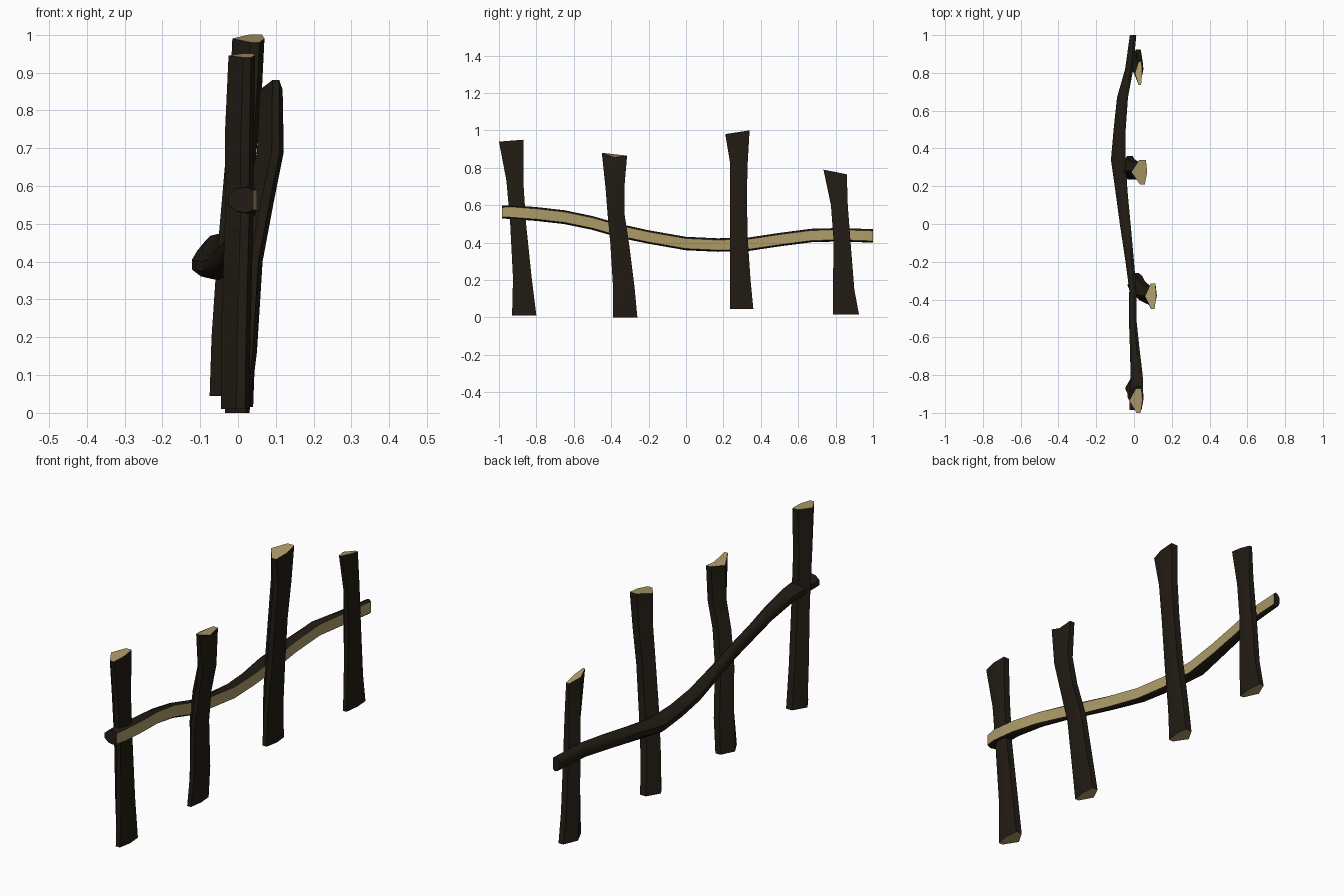
import bpy, bmesh, math

def material(name, color):
    m = bpy.data.materials.new(name)
    m.diffuse_color = (*color, 1)
    return m

BARK = material("bark", (0.016, 0.012, 0.007))
WOOD = material("cut_wood", (0.42, 0.33, 0.14))

def loft(name, rings, cap_mat, cut_side=None):
    """Skin a list of rings; cap both ends; cut_side gets bare wood."""
    bm = bmesh.new()
    vr = [[bm.verts.new(p) for p in r] for r in rings]
    n = len(vr[0])
    for a, b in zip(vr, vr[1:]):
        for i in range(n):
            j = (i + 1) % n
            f = bm.faces.new((a[i], a[j], b[j], b[i]))
            f.material_index = 1 if i == cut_side else 0
    for r in (vr[0], vr[-1]):
        f = bm.faces.new(r)
        f.material_index = cap_mat
    bmesh.ops.recalc_face_normals(bm, faces=bm.faces)
    me = bpy.data.meshes.new(name)
    bm.to_mesh(me)
    bm.free()
    ob = bpy.data.objects.new(name, me)
    bpy.context.collection.objects.link(ob)
    me.materials.append(BARK)
    me.materials.append(WOOD)
    bpy.ops.object.select_all(action='DESELECT')
    ob.select_set(True)
    bpy.context.view_layer.objects.active = ob
    bpy.ops.object.shade_smooth_by_angle(angle=math.radians(40))
    return ob

# Split-log post section: across (-1..1), depth (0 back .. 1 front)
POST = [(-1, .85), (0, 1), (1, .92), (1, .5), (0, 0), (-1, .55)]

def post(name, rings, top):
    """rings: z, y0, y1, x0, x1; top: heights at left, middle, right."""
    out = []
    for k, (z, y0, y1, x0, x1) in enumerate(rings):
        last = k == len(rings) - 1
        out.append([(x0 + v * (x1 - x0), (y0 + y1) / 2 + u * (y1 - y0) / 2,
                     top[u + 1] if last else z) for u, v in POST])
    loft(name, out, 1)

# Posts
post("post_1", [(.01, -.93, -.80, -.045, .03), (.21, -.925, -.825, -.045, .033),
                (.5, -.94, -.855, -.035, .04), (.73, -.96, -.87, -.035, .042),
                (.945, -1, -.87, -.025, .045)], (.94, .945, .95))
post("post_2", [(0, -.39, -.26, -.035, .03), (.16, -.39, -.275, -.025, .05),
                (.4, -.405, -.305, -.01, .065), (.56, -.42, -.33, .02, .095),
                (.69, -.43, -.33, .05, .121), (.87, -.45, -.315, .058, .118)],
     (.88, .855, .865))
post("post_3", [(.045, .235, .36, -.075, 0), (.2, .235, .345, -.07, .007),
                (.42, .235, .33, -.055, .028), (.65, .235, .325, -.035, .045),
                (.83, .235, .33, -.022, .062), (.99, .21, .34, -.015, .07)],
     (.98, .99, 1))
post("post_4", [(.015, .785, .925, -.02, .04), (.15, .785, .9, -.02, .045),
                (.4, .79, .88, -.02, .048), (.6, .775, .865, -.01, .05),
                (.78, .735, .86, .005, .043)], (.79, .778, .765))

# Rail: half-round log with a flat cut face towards +x
RAIL = [(1, -.75), (1, .75), (.7, 1), (.3, .85), (0, .35), (0, -.35), (.3, -.85), (.7, -1)]
PATH = [  # y, x back, x front, z, half height
    (-.985, -.025, .04, .563, .034), (-.93, -.025, .05, .563, .037),
    (-.8, -.018, .046, .553, .037), (-.65, -.022, .028, .536, .037),
    (-.5, -.027, .012, .505, .037), (-.35, -.025, .012, .462, .037),
    (-.2, -.045, .0, .43, .036), (0, -.075, -.018, .395, .036),
    (.17, -.098, -.034, .387, .036), (.34, -.122, -.045, .392, .036),
    (.5, -.108, -.044, .416, .036), (.67, -.09, -.032, .438, .036),
    (.82, -.047, -.004, .442, .036), (1, -.022, .012, .436, .036)]
loft("rail", [[(x0 + v * (x1 - x0), y, z + u * h) for v, u in RAIL]
              for y, x0, x1, z, h in PATH], 0, cut_side=0)
